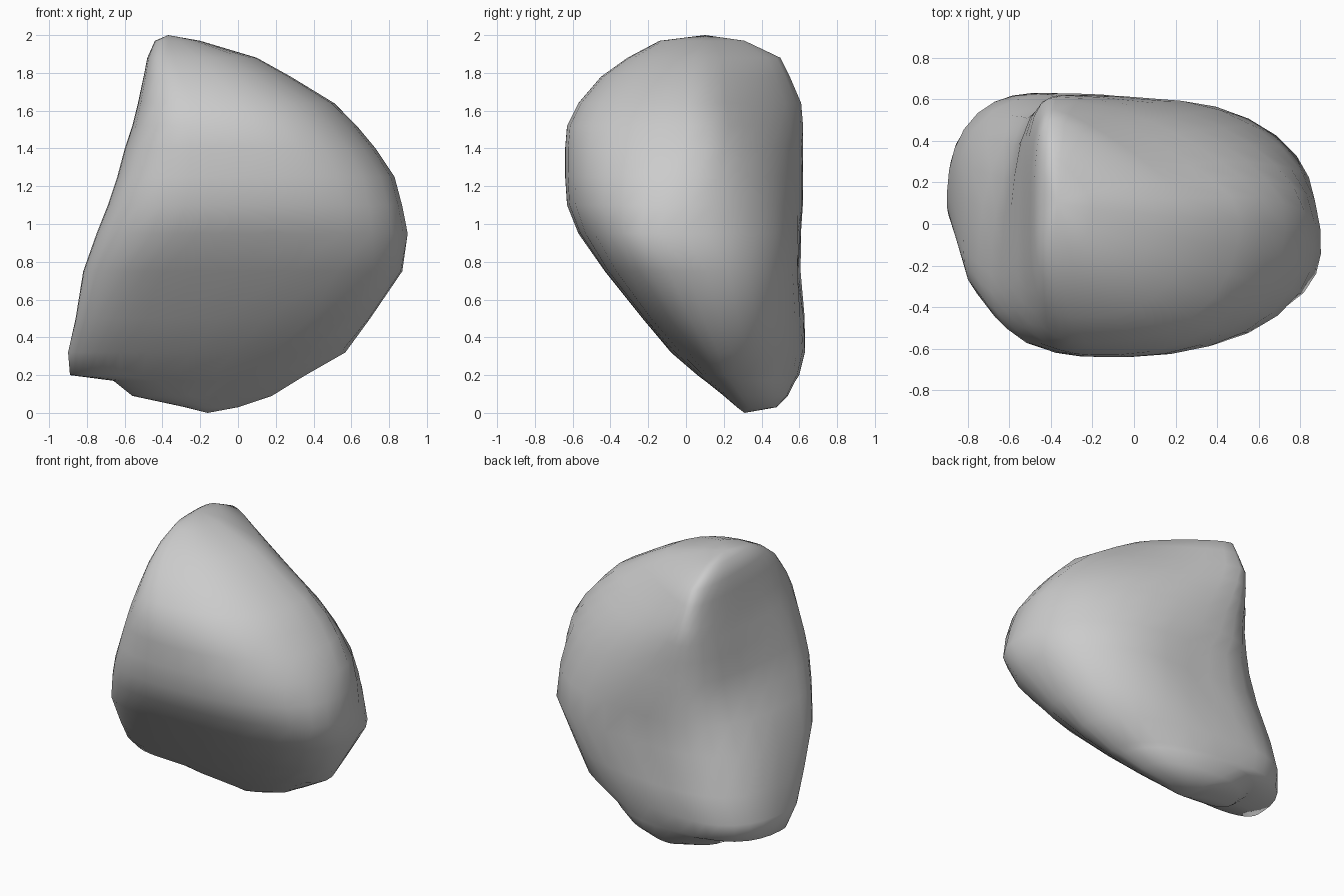
import bpy
import bmesh
from math import sin, cos, tau, exp
from mathutils import Vector

cube = bpy.data.objects.get("Cube")
if cube:
    bpy.data.objects.remove(cube, do_unlink=True)

SEGMENTS = 32

# Horizontal sections: height, x extents, y extents,
# then x of the front and back extremes, y of the left and right extremes
SECTIONS = [
    (.03, -.28, 0, .27, .48, -.16, -.2, .35, .35),
    (.09, -.56, .18, .2, .54, -.3, -.25, .3, .3),
    (.17, -.66, .31, .1, .58, -.4, -.35, .25, .25),
    (.2, -.89, .36, .06, .6, -.6, -.45, .18, .22),
    (.32, -.9, .57, -.08, .63, -.6, -.45, .1, .2),
    (.5, -.86, .7, -.23, .63, -.45, -.25, 0, .13),
    (.75, -.82, .87, -.43, .62, -.35, -.05, -.1, .06),
    (.95, -.75, .9, -.57, .62, -.15, -.05, -.15, -.1),
    (1.1, -.69, .87, -.63, .62, -.1, -.15, -.2, -.05),
    (1.25, -.64, .83, -.64, .62, -.1, -.2, -.2, 0),
    (1.4, -.6, .73, -.64, .62, -.1, -.27, -.15, .05),
    (1.52, -.56, .63, -.63, .62, -.15, -.32, -.1, .08),
    (1.64, -.53, .51, -.57, .61, -.2, -.36, -.05, .08),
    (1.78, -.5, .28, -.45, .55, -.28, -.37, 0, .08),
    (1.88, -.48, .1, -.31, .5, -.33, -.38, .05, .08),
    (1.97, -.44, -.2, -.14, .31, -.36, -.37, .1, .1),
]

# Soft hollows: centre, push direction, radius
HOLLOWS = [
    (Vector((-.65, .3, 1.1)), Vector((.04, 0, 0)), .28),
    (Vector((0, .62, .75)), Vector((0, -.035, 0)), .22),
]


def squareness(c, s, z):
    """How boxy each corner of the outline is at a height."""
    if c > 0 and s > 0:
        # The back right flattens into a slope near the top
        return max(1.2, min(2.2, 2.2 - 1.6 * (z - 1)))
    if c > 0:
        return 3.2 if .4 < z < .9 else 2.4
    return 3 if z > .4 else 2.4


def section_point(section, turn):
    """Point on a rounded outline through four extreme points."""
    z, x0, x1, y0, y1, x_front, x_back, y_left, y_right = section
    c, s = cos(turn), sin(turn)
    power = squareness(c, s, z)
    scale = (abs(c) ** power + abs(s) ** power) ** (-1 / power)
    cx = x_back if s > 0 else x_front
    cy = y_right if c > 0 else y_left
    rx = x1 - cx if c > 0 else cx - x0
    ry = y1 - cy if s > 0 else cy - y0
    point = Vector((cx + rx * c * scale, cy + ry * s * scale, z))
    shift = Vector()
    for centre, push, radius in HOLLOWS:
        shift += push * exp(-((point - centre).length / radius) ** 2)
    return point + shift


# Boulder skinned over the stacked sections, avoiding the axis directions
bm = bmesh.new()
rings = [[bm.verts.new(section_point(sec, tau * (i + .5) / SEGMENTS))
          for i in range(SEGMENTS)] for sec in SECTIONS]
for low, high in zip(rings, rings[1:]):
    for i in range(SEGMENTS):
        j = (i + 1) % SEGMENTS
        bm.faces.new((low[i], low[j], high[j], high[i]))

# Close the foot and the crown
foot = bm.verts.new((-.16, .31, 0))
crown = bm.verts.new((-.37, .1, 2))
for i in range(SEGMENTS):
    j = (i + 1) % SEGMENTS
    bm.faces.new((foot, rings[0][j], rings[0][i]))
    bm.faces.new((crown, rings[-1][i], rings[-1][j]))
bmesh.ops.recalc_face_normals(bm, faces=bm.faces)
for face in bm.faces:
    face.smooth = True

mesh = bpy.data.meshes.new("boulder")
bm.to_mesh(mesh)
bm.free()
boulder = bpy.data.objects.new("boulder", mesh)
bpy.context.collection.objects.link(boulder)

# Plain stone colour
stone = bpy.data.materials.new("grey_stone")
stone.use_nodes = True
colour = (.6, .6, .6, 1)
stone.diffuse_color = colour
stone.node_tree.nodes["Principled BSDF"].inputs["Base Color"].default_value = colour
mesh.materials.append(stone)
